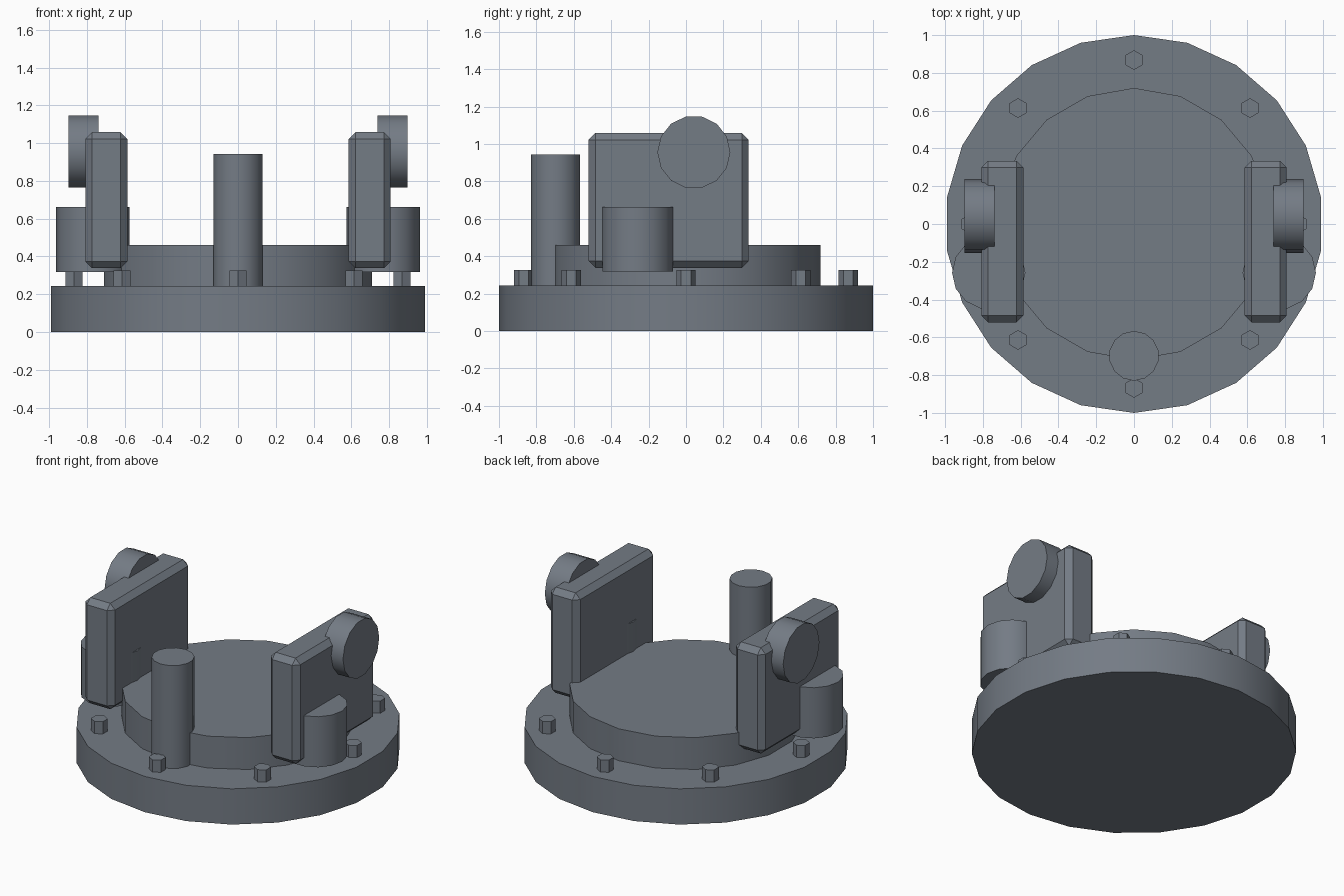
import bpy
from math import radians, sin, cos, pi

if "Cube" in bpy.data.objects:
    bpy.data.objects.remove(bpy.data.objects["Cube"])

# Blue-grey metal shared by every part
metal = bpy.data.materials.new("blue_grey_metal")
metal.diffuse_color = (0.175, 0.2, 0.235, 1)
metal.use_nodes = True
metal.node_tree.nodes["Principled BSDF"].inputs["Base Color"].default_value = metal.diffuse_color


def cylinder(name, sides, radius, depth, center, rotation=(0, 0, 0)):
    bpy.ops.mesh.primitive_cylinder_add(vertices=sides, radius=radius, depth=depth,
                                        location=center, rotation=rotation)
    obj = bpy.context.object
    obj.name = name
    bpy.ops.object.transform_apply(location=False, rotation=True, scale=True)
    bpy.ops.object.shade_smooth_by_angle(angle=radians(30))
    obj.data.materials.append(metal)


def upright(name, sides, radius, z0, z1, x=0, y=0, spin=0):
    cylinder(name, sides, radius, z1 - z0, (x, y, (z0 + z1) / 2), (0, 0, spin))


# Stepped round base and front post
upright("base_disc", 22, 1.0, 0, 0.243)
upright("raised_disc", 18, 0.72, 0.243, 0.46)
upright("front_post", 14, 0.132, 0.243, 0.943, y=-0.698)

# Ring of hex bolts on the base rim
for i in range(8):
    a = i * pi / 4
    upright(f"bolt_{i + 1}", 6, 0.052, 0.243, 0.326, 0.868 * sin(a), 0.868 * cos(a))

for label, s in (("left", -1), ("right", 1)):
    # Chamfered side plate
    bpy.ops.mesh.primitive_cube_add(size=1, location=(s * 0.697, -0.093, 0.698))
    plate = bpy.context.object
    plate.name = f"side_plate_{label}"
    plate.scale = (0.222, 0.855, 0.72)
    bpy.ops.object.transform_apply(location=False, rotation=False, scale=True)
    plate.data.materials.append(metal)
    bevel = plate.modifiers.new("chamfer", 'BEVEL')
    bevel.width = 0.036
    bevel.segments = 1

    # Round knob on the outer face and upright drum beside the plate
    cylinder(f"side_knob_{label}", 14, 0.195, 0.158, (s * 0.818, 0.042, 0.956), (0, pi / 2, 0))
    upright(f"side_drum_{label}", 14, 0.194, 0.318, 0.662, s * 0.769, -0.258, pi / 2)
